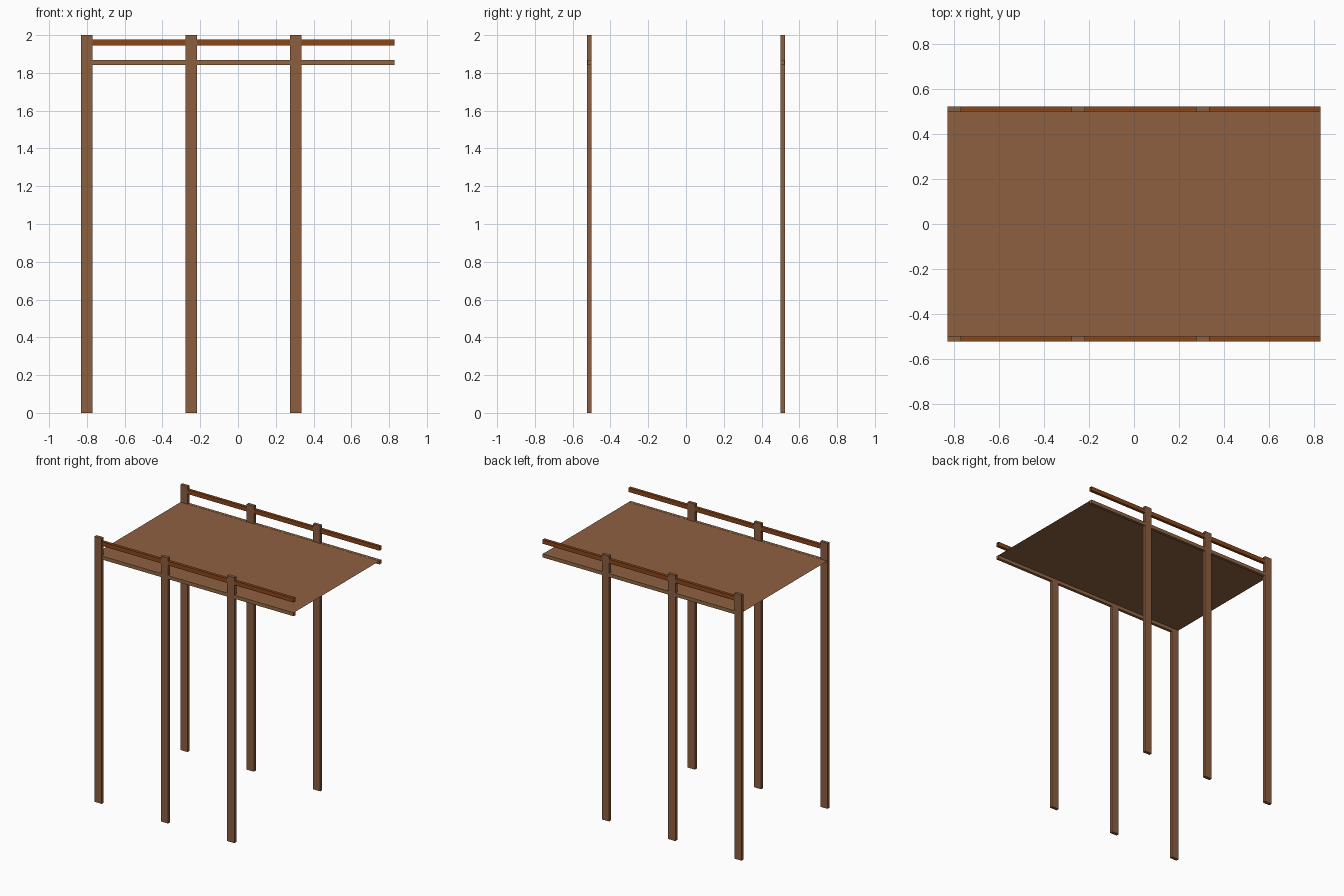
import bpy, bmesh

if "Cube" in bpy.data.objects:
    bpy.data.objects.remove(bpy.data.objects["Cube"])


def srgb(r, g, b):
    lin = lambda c: c / 12.92 if c <= 0.04045 else ((c + 0.055) / 1.055) ** 2.4
    return tuple(lin(v / 255) for v in (r, g, b)) + (1.0,)


def material(name, rgb):
    m = bpy.data.materials.new(name)
    m.diffuse_color = srgb(*rgb)
    m.use_nodes = True
    m.node_tree.nodes["Principled BSDF"].inputs["Base Color"].default_value = m.diffuse_color
    return m


post_brown = material("post brown", (139, 94, 64))
deck_brown = material("deck brown", (141, 96, 64))
beam_brown = material("beam brown", (146, 102, 66))
rail_brown = material("rail reddish brown", (139, 69, 25))


def box(name, lo, hi, mat, open_x=False):
    """Box between two corners; open_x leaves the two ends along x open."""
    bm = bmesh.new()
    bmesh.ops.create_cube(bm, size=1)
    for v in bm.verts:
        v.co = [(a + b) / 2 + c * (b - a) for a, b, c in zip(lo, hi, v.co)]
    if open_x:
        bm.normal_update()
        ends = [f for f in bm.faces if abs(f.normal.x) > 0.9]
        bmesh.ops.delete(bm, geom=ends, context='FACES_ONLY')
    me = bpy.data.meshes.new(name)
    bm.to_mesh(me)
    bm.free()
    me.materials.append(mat)
    ob = bpy.data.objects.new(name, me)
    bpy.context.collection.objects.link(ob)
    return ob


INNER, OUTER, END = 0.499, 0.523, 0.829

for side, s in (("front", -1), ("back", 1)):
    y0, y1 = sorted((s * INNER, s * OUTER))
    # three tall posts
    for i in range(3):
        x = -0.80 + i * 0.553
        box(f"{side}_post_{i + 1}", (x - 0.03, y0, 0), (x + 0.03, y1, 2), post_brown)
    # hand rail (hollow ends) and deck edge beam, just inside the post faces
    r0, r1 = y0 + 0.001, y1 - 0.001
    box(f"{side}_hand_rail", (-END + 0.002, r0, 1.944), (END, r1, 1.976), rail_brown, True)
    box(f"{side}_deck_beam", (-END + 0.002, r0, 1.841), (END, r1, 1.868), beam_brown)

# thin deck sheet level with the beam tops
bm = bmesh.new()
bmesh.ops.create_grid(bm, x_segments=1, y_segments=1, size=1)
for v in bm.verts:
    v.co = (v.co.x * END, v.co.y * 0.501, 1.867)
mesh = bpy.data.meshes.new("deck")
bm.to_mesh(mesh)
bm.free()
mesh.materials.append(deck_brown)
bpy.context.collection.objects.link(bpy.data.objects.new("deck", mesh))
